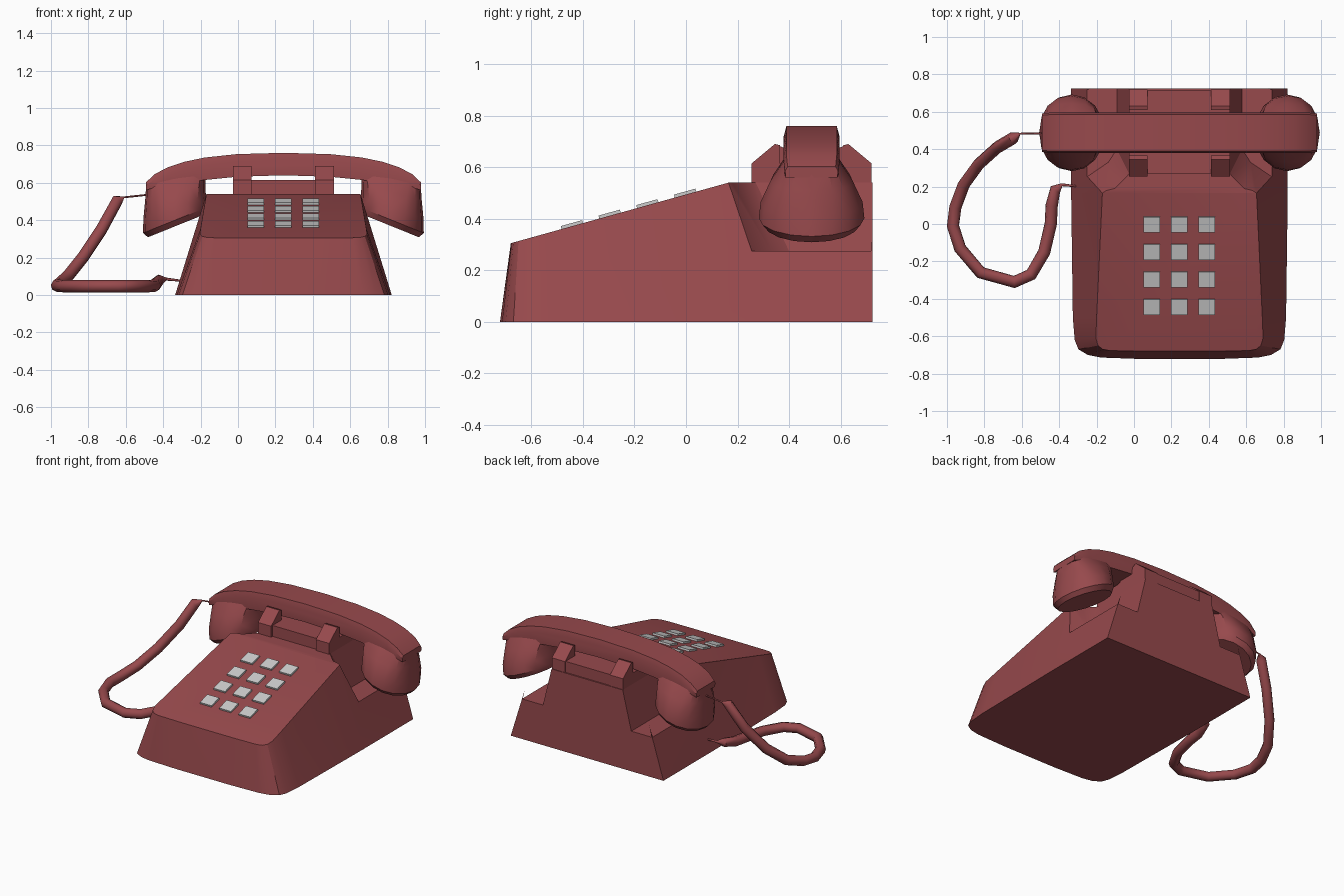
import bpy, bmesh, math

if "Cube" in bpy.data.objects:
    bpy.data.objects.remove(bpy.data.objects["Cube"])

CX, CY = 0.243, 0.4875          # phone centre line in x, handset line in y

red = bpy.data.materials.new("red_plastic")
red.diffuse_color = (0.31, 0.067, 0.073, 1)
red.use_nodes = True
red.node_tree.nodes["Principled BSDF"].inputs["Base Color"].default_value = red.diffuse_color


def finish(ob, mat=red, angle=30):
    if mat:
        ob.data.materials.append(mat)
    bpy.ops.object.select_all(action='DESELECT')
    ob.select_set(True)
    bpy.context.view_layer.objects.active = ob
    if angle:
        bpy.ops.object.shade_smooth_by_angle(angle=math.radians(angle))
    return ob


def loft(name, rings):
    """Closed solid through rings that share a point count."""
    bm = bmesh.new()
    vs = [[bm.verts.new(p) for p in r] for r in rings]
    n = len(rings[0])
    for a, b in zip(vs, vs[1:]):
        for i in range(n):
            j = (i + 1) % n
            bm.faces.new((a[i], a[j], b[j], b[i]))
    bm.faces.new(vs[0][::-1])
    bm.faces.new(vs[-1])
    bmesh.ops.triangulate(bm, faces=bm.faces[:])
    bmesh.ops.recalc_face_normals(bm, faces=bm.faces[:])
    bmesh.ops.dissolve_limit(bm, angle_limit=0.01, verts=bm.verts[:], edges=bm.edges[:])
    me = bpy.data.meshes.new(name)
    bm.to_mesh(me)
    bm.free()
    ob = bpy.data.objects.new(name, me)
    bpy.context.collection.objects.link(ob)
    return ob


def both_sides(half):
    """Half outline (offset, y) to a full closed outline about the centre line."""
    return half + [(-u, y) for u, y in reversed(half)]


# Body: wedge with rounded front corners and sloped sides
def top_z(y):
    return min(0.54, 0.305 + (y + 0.68) / 0.845 * 0.235)


low = [(0.2, -.722), (0.42, -.714), (0.49, -.7), (0.54, -.67), (0.56, -.62),
       (0.57, -.5), (0.579, .165), (0.579, .724)]
high = [(0.2, -.68), (0.37, -.677), (0.41, -.67), (0.435, -.65), (0.447, -.61),
        (0.443, -.5), (0.412, .165), (0.412, .724)]
body = loft("body", [[(CX + u, y, 0) for u, y in both_sides(low)],
                     [(CX + u, y, top_z(y)) for u, y in both_sides(high)]])

# Pockets cut at both rear corners for the handset cups
pocket_low = [(.9, .255), (.49, .255), (.38, .33), (.335, .40), (.335, .9)]
pocket_high = [(.9, .165), (.412, .165), (.345, .19), (.27, .27), (.27, .9)]
f = (0.6 - 0.275) / 0.265
for s in (-1, 1):
    top = [(a + (c - a) * f, b + (d - b) * f)
           for (a, b), (c, d) in zip(pocket_low, pocket_high)]
    cutter = loft("pocket_cutter", [[(CX + s * u, y, .275) for u, y in pocket_low],
                                    [(CX + s * u, y, .6) for u, y in top]])
    cutter.hide_render = True
    bpy.context.view_layer.objects.active = body
    mod = body.modifiers.new("pocket", 'BOOLEAN')
    mod.operation, mod.solver, mod.object = 'DIFFERENCE', 'EXACT', cutter
    bpy.ops.object.modifier_apply(modifier=mod.name)
    bpy.data.objects.remove(cutter)
finish(body)


# Cradle: saddle between two U-shaped prong pairs
def extrude_x(name, profile, x0, x1):
    return finish(loft(name, [[(x, y, z) for y, z in profile] for x in (x0, x1)]), angle=0)


extrude_x("cradle_saddle", [(.27, .53), (.27, .615), (.715, .615), (.715, .53)],
          CX - .2, CX + .2)
prong = [(.255, .53), (.255, .615), (.345, .69), (.365, .685), (.365, .615)]
prong += [(2 * CY - y, z) for y, z in reversed(prong)]
for name, c in (("left_prongs", CX - .22), ("right_prongs", CX + .22)):
    extrude_x(name, prong, c - .05, c + .05)

# Handset grip: chamfered section swept along an arch (offset, top, bottom, half width)
arch = [(0, .76, .64, .105), (.25, .753, .632, .105), (.42, .735, .615, .105),
        (.53, .712, .6, .105), (.62, .682, .59, .105), (.69, .645, .575, .105),
        (.735, .602, .56, .1)]
stations = [(-u, t, b, w) for u, t, b, w in reversed(arch[1:])] + arch
rings = []
for u, t, b, w in stations:
    k = min(.04, (t - b) * .4)
    sec = [(-w, b), (-w * 1.03, t - k), (-w * .93, t), (w * .93, t), (w * 1.03, t - k), (w, b)]
    rings.append([(CX + u, CY + y, z) for y, z in sec])
finish(loft("handset_grip", rings))

# Ear and mouth cups: round rims that blend up into the square grip
# (centre offset, z, tilt, radius, y radius, squareness exponent)
cup = [(.565, .373, 22, .172, .18, 1), (.575, .402, 22, .189, .205, 1),
       (.582, .465, 20, .178, .198, .9), (.578, .55, 14, .166, .158, .72),
       (.575, .622, 10, .161, .107, .5)]


def spow(v, e):
    return math.copysign(abs(v) ** e, v) if abs(v) > 1e-6 else 0.0


for name, s in (("left_cup", -1), ("right_cup", 1)):
    rings = []
    for u, z, tilt, r, ry, e in cup:
        c, k = math.cos(math.radians(tilt)), math.sin(math.radians(tilt))
        pts = [(spow(math.cos(a), e), spow(math.sin(a), e))
               for a in (2 * math.pi * i / 16 for i in range(16))]
        rings.append([(CX + s * (u + r * c * p), CY + ry * q, z - r * k * p) for p, q in pts])
    finish(loft(name, rings))

# Keypad: 3 x 4 grey buttons lying on the slope
slope = math.atan2(.235, .845)
for row in range(4):
    for col in range(3):
        x, y = .095 + .1465 * col, -.002 - .1465 * row
        bpy.ops.mesh.primitive_cube_add(size=1, location=(x, y, top_z(y)), rotation=(slope, 0, 0))
        b = bpy.context.object
        b.name = f"button_{row + 1}_{col + 1}"
        b.scale = (.088, .086, .024)

# Cord: thick tube with thin plug ends
path = [(-.49, .485, .535, .15), (-.61, .483, .522, .15), (-.645, .46, .505, 1), (-.73, .41, .35, 1),
        (-.83, .32, .2, 1), (-.91, .21, .1, 1), (-.955, .09, .06, 1), (-.968, -.01, .05, 1),
        (-.93, -.13, .047, 1), (-.82, -.26, .047, 1), (-.64, -.31, .047, 1), (-.55, -.27, .047, 1),
        (-.48, -.15, .047, 1), (-.445, 0, .05, 1), (-.44, .1, .06, 1), (-.42, .185, .08, .9),
        (-.385, .21, .085, .25), (-.29, .2, .075, .15)]
cu = bpy.data.curves.new("cord", 'CURVE')
cu.dimensions = '3D'
cu.bevel_depth = .033
cu.bevel_resolution = 2
cu.use_fill_caps = True
sp = cu.splines.new('POLY')
sp.points.add(len(path) - 1)
for p, (x, y, z, r) in zip(sp.points, path):
    p.co = (x, y, z, 1)
    p.radius = r
cord = bpy.data.objects.new("cord", cu)
bpy.context.collection.objects.link(cord)
bpy.ops.object.select_all(action='DESELECT')
cord.select_set(True)
bpy.context.view_layer.objects.active = cord
bpy.ops.object.convert(target='MESH')
finish(bpy.context.object, angle=50)
